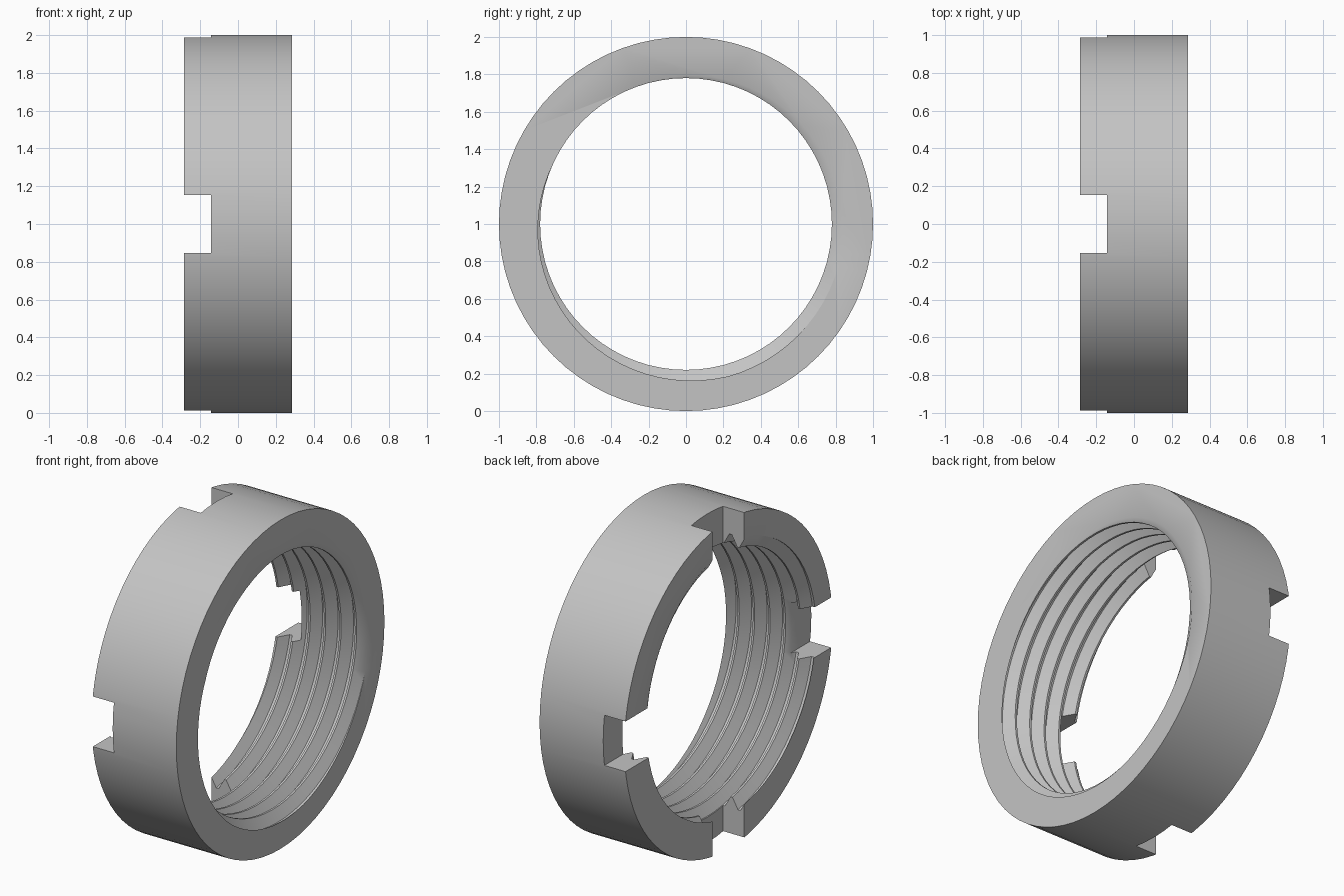
import bpy
import bmesh
from math import cos, sin, tau, radians
from mathutils import Matrix, Vector

HALF, CENTRE_Z = 0.285, 1.0
PITCH, CREST_R, ROOT_R = 0.104, 0.78, 0.845
SEGMENTS, FIRST_TURN, LAST_TURN = 72, -8, 2
SLOT_WIDTH, SLOT_DEPTH = 0.305, 0.142

default = bpy.data.objects.get("Cube")
if default:
    bpy.data.objects.remove(default, do_unlink=True)

steel = bpy.data.materials.new("grey steel")
steel.use_nodes = True
grey = (0.55, 0.55, 0.55, 1)
steel.diffuse_color = grey
steel.node_tree.nodes["Principled BSDF"].inputs["Base Color"].default_value = grey


def make_object(name, bm):
    bmesh.ops.recalc_face_normals(bm, faces=bm.faces[:])
    mesh = bpy.data.meshes.new(name)
    bm.to_mesh(mesh)
    bm.free()
    mesh.materials.append(steel)
    obj = bpy.data.objects.new(name, mesh)
    obj.location.z = CENTRE_Z
    bpy.context.collection.objects.link(obj)
    return obj


def thread_tap():
    """Closed helical core that cuts the threaded bore."""
    bm = bmesh.new()
    # one tooth: narrow crest flat, flank, narrow root flat
    tooth = [(-0.06, CREST_R), (0.06, CREST_R), (0.42, ROOT_R), (0.58, ROOT_R)]
    rows = []
    for s in range(FIRST_TURN * SEGMENTS, LAST_TURN * SEGMENTS + 1):
        a = tau * s / SEGMENTS
        start = HALF + PITCH * (s / SEGMENTS - 0.375)
        rows.append([bm.verts.new((start + u * PITCH, r * cos(a), r * sin(a)))
                     for u, r in tooth])
    for i in range(len(rows) - 1):
        p, q = rows[i], rows[i + 1]
        for k in range(3):
            bm.faces.new((p[k], q[k], q[k + 1], p[k + 1]))
        if i + 1 + SEGMENTS < len(rows):
            n, m = rows[i + SEGMENTS], rows[i + 1 + SEGMENTS]
            bm.faces.new((p[3], q[3], m[0], n[0]))
    # fan caps beyond both ends of the ring
    border = [e for e in bm.edges if e.is_boundary]
    for side in (-1, 1):
        rim = [e for e in border if e.verts[0].co.x * side > 0]
        mid = sum(v.co.x for e in rim for v in e.verts) / (2 * len(rim))
        hub = bm.verts.new(Vector((mid, 0, 0)))
        for e in rim:
            bm.faces.new((e.verts[0], e.verts[1], hub))
    return make_object("thread_tap", bm)


def slot_bar(name, size):
    """Bar across the ring that cuts two opposite wrench slots."""
    bm = bmesh.new()
    bmesh.ops.create_cube(bm, size=1)
    bmesh.ops.scale(bm, vec=size, verts=bm.verts[:])
    bmesh.ops.translate(bm, vec=(-HALF, 0, 0), verts=bm.verts[:])
    return make_object(name, bm)


# Ring blank lying along x
bm = bmesh.new()
bmesh.ops.create_cone(bm, cap_ends=True, segments=SEGMENTS, radius1=1, radius2=1,
                      depth=2 * HALF, matrix=Matrix.Rotation(radians(90), 4, 'Y'))
ring = make_object("threaded_lock_ring", bm)

# Threaded bore and four slots
cutters = [thread_tap(),
           slot_bar("upright_slot_cutter", (2 * SLOT_DEPTH, SLOT_WIDTH, 3)),
           slot_bar("level_slot_cutter", (2 * SLOT_DEPTH, 3, SLOT_WIDTH))]
bpy.ops.object.select_all(action='DESELECT')
ring.select_set(True)
bpy.context.view_layer.objects.active = ring
for cutter in cutters:
    cutter.hide_render = True
    cut = ring.modifiers.new(cutter.name, 'BOOLEAN')
    cut.operation = 'DIFFERENCE'
    cut.solver = 'EXACT'
    cut.object = cutter
    bpy.ops.object.modifier_apply(modifier=cut.name)
    bpy.data.objects.remove(cutter, do_unlink=True)

bpy.ops.object.shade_smooth_by_angle(angle=radians(30))
